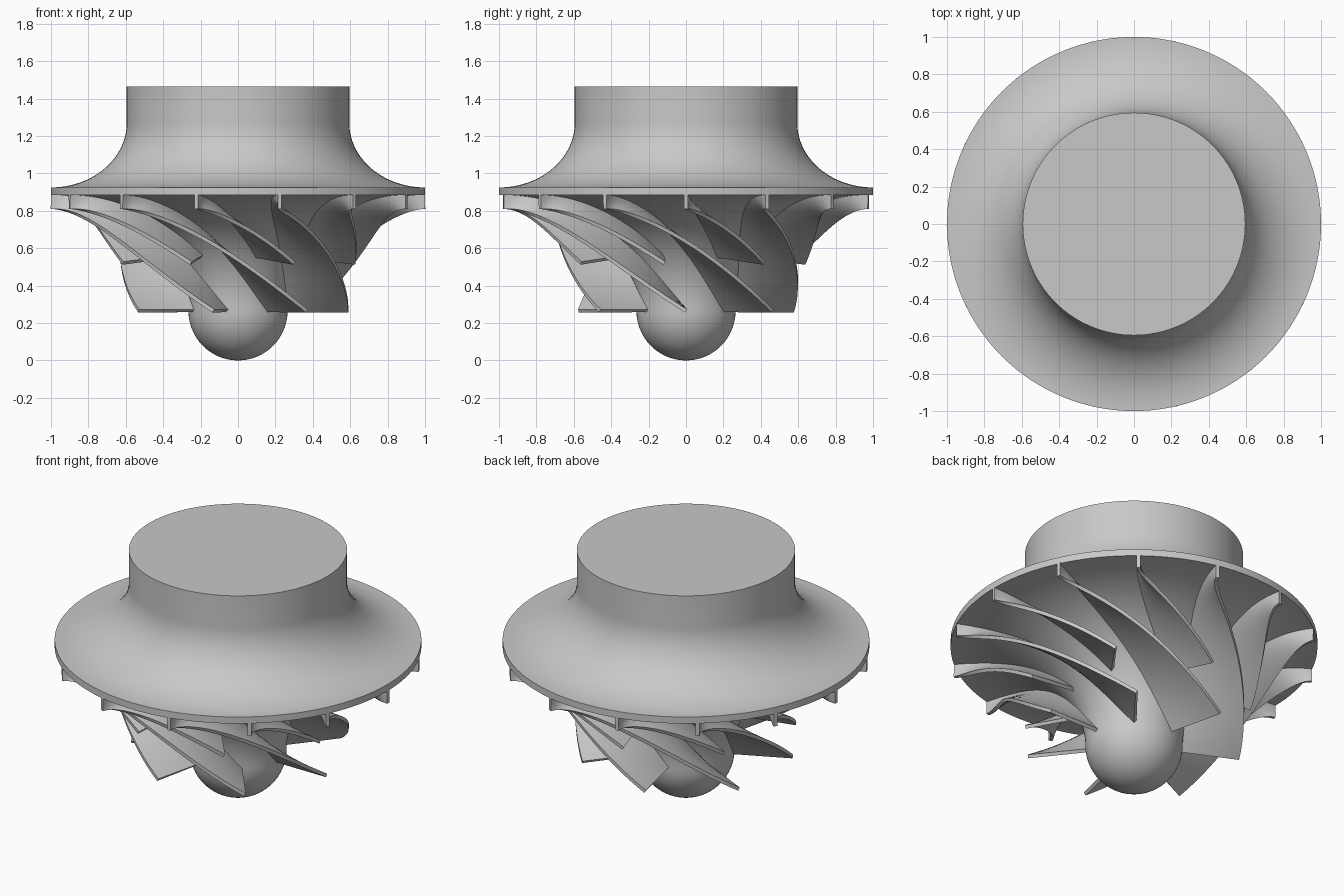
import bpy
import bmesh
from math import sin, cos, pi, radians

cube = bpy.data.objects.get("Cube")
if cube:
    bpy.data.objects.remove(cube, do_unlink=True)

metal = bpy.data.materials.new("grey metal")
metal.use_nodes = True
GREY = (0.58, 0.58, 0.58, 1)
metal.diffuse_color = GREY
metal.node_tree.nodes["Principled BSDF"].inputs["Base Color"].default_value = GREY

INLET_Z = 0.265      # height of the blade leading edges
NOSE_R = 0.265
PAIRS = 7            # main blade + splitter blade pairs


def add_object(name, bm):
    mesh = bpy.data.meshes.new(name)
    bm.to_mesh(mesh)
    bm.free()
    mesh.materials.append(metal)
    obj = bpy.data.objects.new(name, mesh)
    bpy.context.collection.objects.link(obj)
    bpy.ops.object.select_all(action='DESELECT')
    obj.select_set(True)
    bpy.context.view_layer.objects.active = obj
    return obj


def flare(u, a, b):
    """Quarter ellipse from the inlet (u=0) out to the rim (u=1)."""
    return 1 - a * cos(u * pi / 2), INLET_Z + b * sin(u * pi / 2)


def hub(u):
    return flare(u, 1 - NOSE_R, 0.62)


def shroud(u):
    return flare(u, 0.41, 0.545)


# Hub: round nose, flared underside, thin rim, flared back and solid boss
def build_hub():
    steps = 28
    profile = [(NOSE_R * sin(i / 14 * pi / 2), INLET_Z - NOSE_R * cos(i / 14 * pi / 2))
               for i in range(14)]
    profile += [hub(i / steps) for i in range(steps + 1)]
    profile += [(1 - 0.405 * sin(i / steps * pi / 2), 1.27 - 0.345 * cos(i / steps * pi / 2))
                for i in range(steps + 1)]
    profile += [(0.595, 1.465), (0, 1.465)]
    bm = bmesh.new()
    verts = [bm.verts.new((r, 0, z)) for r, z in profile]
    edges = [bm.edges.new(pair) for pair in zip(verts, verts[1:])]
    bmesh.ops.spin(bm, geom=verts + edges, cent=(0, 0, 0), axis=(0, 0, 1),
                   angle=2 * pi, steps=128)
    bmesh.ops.remove_doubles(bm, verts=bm.verts, dist=0.0001)
    bmesh.ops.recalc_face_normals(bm, faces=bm.faces)
    add_object("hub", bm)
    bpy.ops.object.shade_smooth_by_angle(angle=radians(30))


# Blade: ruled surface between hub and shroud curves, twisting towards the inlet
def build_blade(name, start):
    wrap = 3 * pi / PAIRS
    rows, cols = 32, 8
    bm = bmesh.new()
    grid = []
    for i in range(rows + 1):
        u = start + (1 - start) * i / rows
        ends = []
        for (r, z), power in ((hub(u), 2.5), (shroud(u), 1.7)):
            turn = wrap * (1 - u) ** power
            ends.append((r * cos(turn), r * sin(turn), z))
        row = []
        for j in range(cols + 1):
            v = -0.05 + 1.05 * j / cols     # root sinks into the hub
            row.append(bm.verts.new([p + (q - p) * v for p, q in zip(*ends)]))
        grid.append(row)
    for a, b in zip(grid, grid[1:]):
        for j in range(cols):
            bm.faces.new((a[j], a[j + 1], b[j + 1], b[j]))
    obj = add_object(name, bm)
    mod = obj.modifiers.new("thickness", 'SOLIDIFY')
    mod.thickness = 0.02
    mod.offset = 0
    bpy.ops.object.modifier_apply(modifier=mod.name)
    bpy.ops.object.shade_smooth_by_angle(angle=radians(35))
    return obj


# Repeat a blade around the axis with shared mesh data
def repeat(obj, offset):
    for k in range(PAIRS):
        item = obj if k == 0 else obj.copy()
        if k:
            bpy.context.collection.objects.link(item)
        item.name = f"{obj.data.name}_{k + 1}"
        item.rotation_euler.z = offset + k * 2 * pi / PAIRS


build_hub()
repeat(build_blade("main_blade", 0), pi / PAIRS)
repeat(build_blade("splitter_blade", 0.31), 0)
